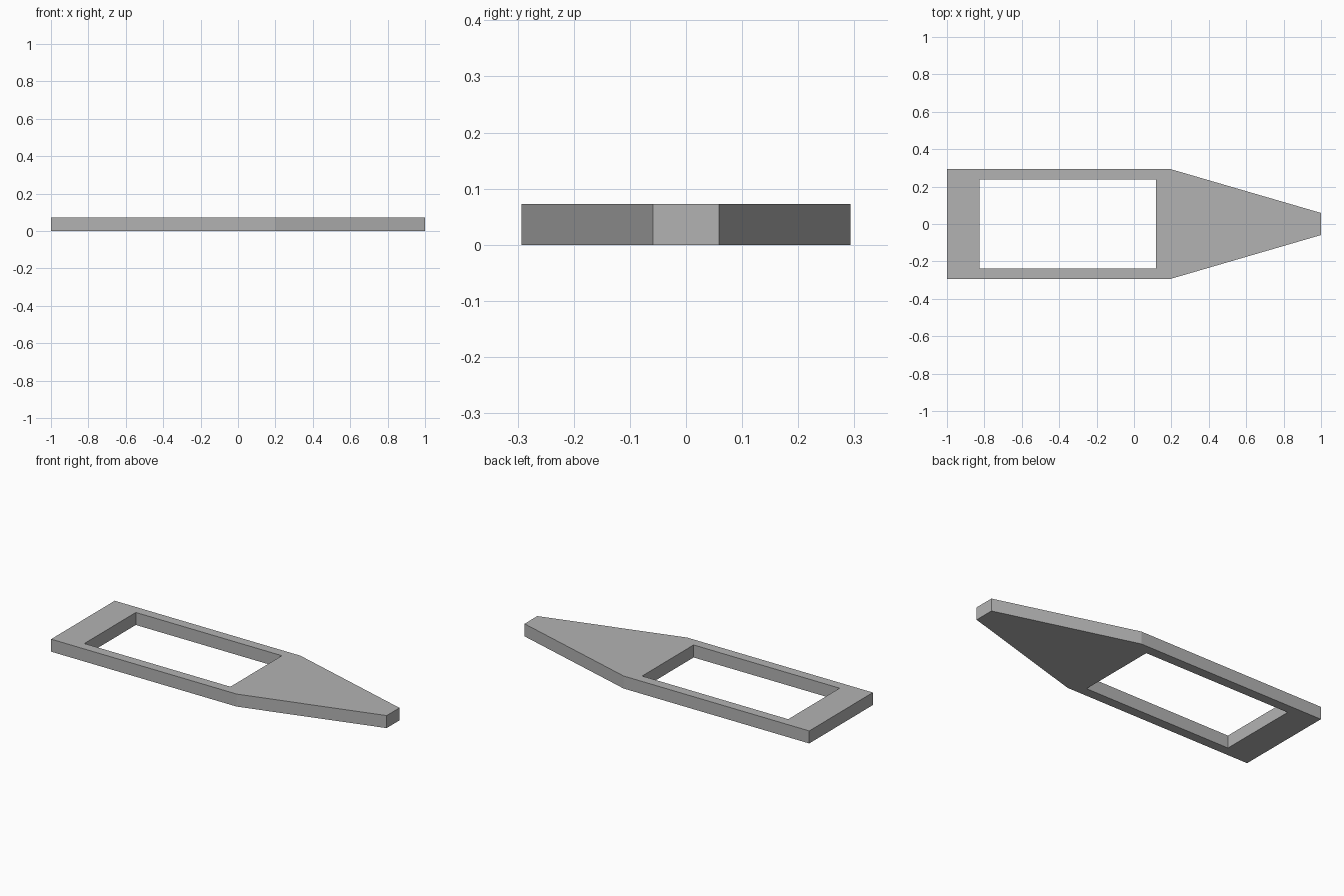
import bpy
import bmesh

cube = bpy.data.objects.get("Cube")
if cube:
    bpy.data.objects.remove(cube, do_unlink=True)

THICKNESS = 0.073

# Flat grey material
grey = bpy.data.materials.new("plain_grey")
grey.use_nodes = True
colour = (0.45, 0.45, 0.45, 1)
grey.diffuse_color = colour
grey.node_tree.nodes["Principled BSDF"].inputs["Base Color"].default_value = colour

bm = bmesh.new()


def mirrored_pair(x, y):
    """Front and back vertices at the same x."""
    return [bm.verts.new((x, side * y, 0)) for side in (-1, 1)]


# Outline: square end, shoulders and blunt tip
end_f, end_b = mirrored_pair(-1, 0.293)
shoulder_f, shoulder_b = mirrored_pair(0.197, 0.293)
tip_f, tip_b = mirrored_pair(1, 0.059)

# Rectangular window
win_end_f, win_end_b = mirrored_pair(-0.825, 0.237)
win_nose_f, win_nose_b = mirrored_pair(0.117, 0.237)

# End bar, two side rails and tapered nose
for loop in (
    (end_f, win_end_f, win_end_b, end_b),
    (end_f, shoulder_f, win_nose_f, win_end_f),
    (end_b, win_end_b, win_nose_b, shoulder_b),
    (shoulder_f, tip_f, tip_b, shoulder_b, win_nose_b, win_nose_f),
):
    bm.faces.new(loop)

# Raise the plate to full thickness
raised = bmesh.ops.extrude_face_region(bm, geom=bm.faces[:], use_keep_orig=True)
top_verts = [g for g in raised["geom"] if isinstance(g, bmesh.types.BMVert)]
bmesh.ops.translate(bm, verts=top_verts, vec=(0, 0, THICKNESS))
bmesh.ops.recalc_face_normals(bm, faces=bm.faces[:])

mesh = bpy.data.meshes.new("pointed_frame")
bm.to_mesh(mesh)
bm.free()
mesh.materials.append(grey)
frame = bpy.data.objects.new("pointed_frame", mesh)
bpy.context.collection.objects.link(frame)
